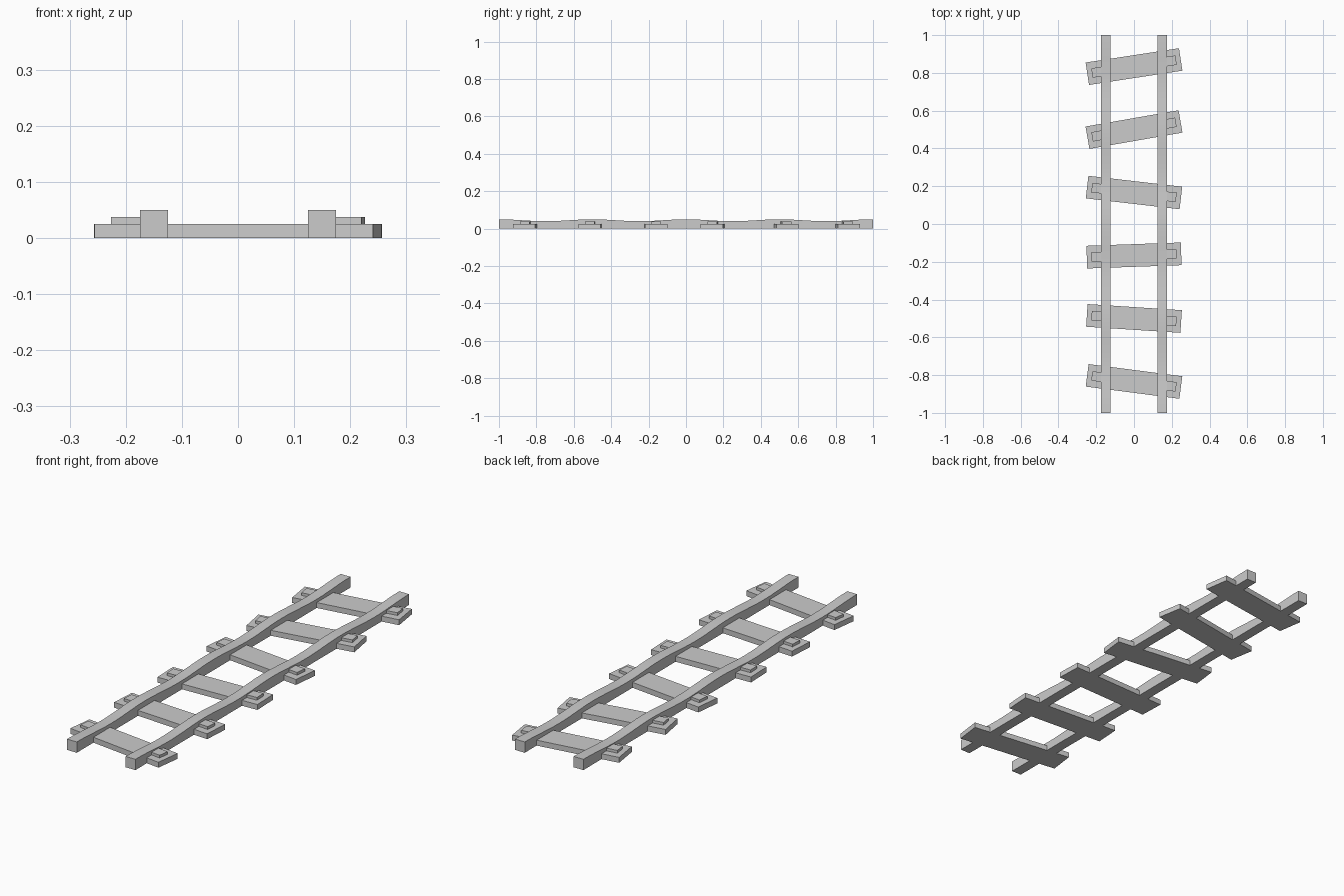
import bpy, bmesh, math
from mathutils import Matrix

if "Cube" in bpy.data.objects:
    bpy.data.objects.remove(bpy.data.objects["Cube"])


def finish(bm, name):
    bmesh.ops.recalc_face_normals(bm, faces=bm.faces)
    mesh = bpy.data.meshes.new(name)
    bm.to_mesh(mesh)
    bm.free()
    obj = bpy.data.objects.new(name, mesh)
    bpy.context.collection.objects.link(obj)
    return obj


def box(name, x0, x1, width, z0, z1, y, angle):
    # Block running from x0 to x1, turned about the sleeper centre
    bm = bmesh.new()
    bmesh.ops.create_cube(bm, size=1)
    bm.transform(Matrix.Translation((0, y, 0))
                 @ Matrix.Rotation(math.radians(angle), 4, 'Z')
                 @ Matrix.Translation(((x0 + x1) / 2, 0, (z0 + z1) / 2))
                 @ Matrix.Diagonal((abs(x1 - x0), width, z1 - z0, 1)))
    return finish(bm, name)


def rail(name, x, half=0.025, steps=48):
    # Straight bar with a worn, gently waving top
    bm = bmesh.new()
    rings = []
    for i in range(steps + 1):
        y = -1 + 2 * i / steps
        top = 0.045 + 0.005 * math.cos(4 * math.pi * y)
        rings.append([bm.verts.new((x + dx, y, z)) for dx, z in
                      ((-half, 0), (half, 0), (half, top), (-half, top))])
    for a, b in zip(rings, rings[1:]):
        for k in range(4):
            bm.faces.new((a[k], a[k - 1], b[k - 1], b[k]))
    bm.faces.new(rings[0])
    bm.faces.new(rings[-1])
    obj = finish(bm, name)
    bpy.context.view_layer.objects.active = obj
    obj.select_set(True)
    bpy.ops.object.shade_smooth_by_angle(angle=math.radians(30))
    obj.select_set(False)
    return obj


# Rails
rail("rail_left", -0.15)
rail("rail_right", 0.15)

# Crooked sleepers with a rail chair near each end
for i, angle in enumerate((-7.4, -3.7, 2.0, -6.6, 9.9, 8.7)):
    y = -5 / 6 + i / 3
    box(f"sleeper_{i + 1}", -0.25, 0.25, 0.12, 0, 0.025, y, angle)
    for side, s in (("left", -1), ("right", 1)):
        box(f"chair_{side}_{i + 1}", s * 0.14, s * 0.225, 0.05, 0.0245, 0.0375, y, angle)
